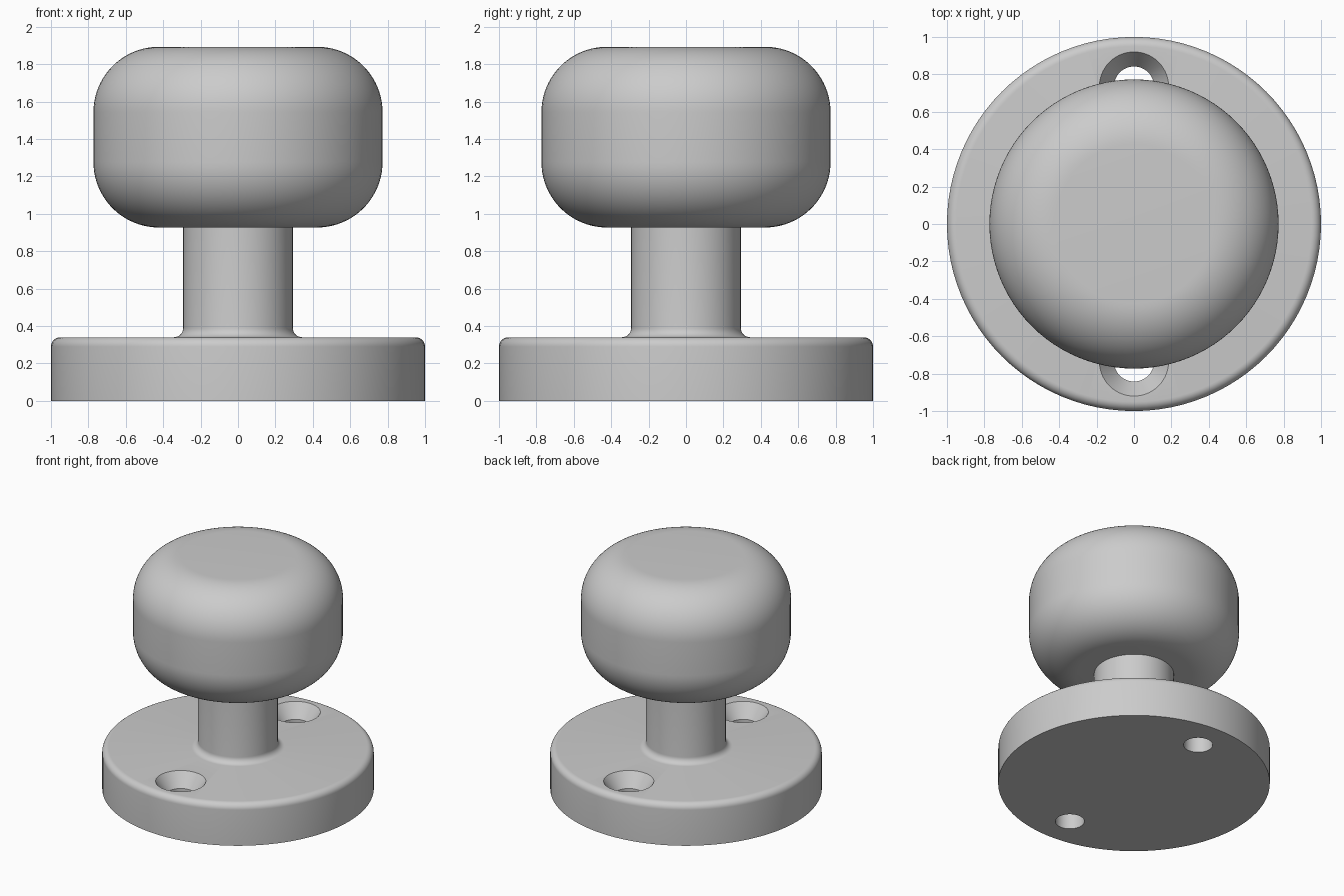
import bpy
import math

cube = bpy.data.objects.get("Cube")
if cube:
    bpy.data.objects.remove(cube, do_unlink=True)

SEGMENTS = 96
GREY = (0.6, 0.6, 0.6, 1)
metal = bpy.data.materials.new("light_grey")
metal.use_nodes = True
metal.diffuse_color = GREY
metal.node_tree.nodes["Principled BSDF"].inputs["Base Color"].default_value = GREY


def arc(cx, cz, radius, start, end, steps):
    """Points of a circular arc in the (radius, height) plane, in degrees."""
    angles = [math.radians(start + (end - start) * i / steps) for i in range(steps + 1)]
    return [(cx + radius * math.cos(a), cz + radius * math.sin(a)) for a in angles]


def lathe(name, profile, y=0):
    """Closed solid of revolution from a bottom-to-top profile."""
    verts, faces = [], []
    n = SEGMENTS
    for r, z in profile:
        for i in range(n):
            a = math.tau * i / n
            verts.append((r * math.cos(a), r * math.sin(a), z))
    for k in range(len(profile) - 1):
        for i in range(n):
            j = (i + 1) % n
            faces.append((k * n + i, k * n + j, (k + 1) * n + j, (k + 1) * n + i))
    faces.append(tuple(reversed(range(n))))
    faces.append(tuple(range(len(verts) - n, len(verts))))
    mesh = bpy.data.meshes.new(name)
    mesh.from_pydata(verts, [], faces)
    mesh.materials.append(metal)
    obj = bpy.data.objects.new(name, mesh)
    obj.location.y = y
    bpy.context.collection.objects.link(obj)
    return obj


def select_only(obj):
    bpy.ops.object.select_all(action="DESELECT")
    obj.select_set(True)
    bpy.context.view_layer.objects.active = obj


# Mounting plate with rounded rim, filleted into the stem
PLATE_TOP, STEM_R, FILLET = 0.34, 0.293, 0.05
plate = lathe("mounting_plate_and_stem",
              [(1, 0)]
              + arc(1 - FILLET, PLATE_TOP - FILLET, FILLET, 0, 90, 8)
              + arc(STEM_R + FILLET, PLATE_TOP + FILLET, FILLET, 270, 180, 8)
              + [(STEM_R, 1.0)])

# Two countersunk screw holes through the plate
HOLE_R, SINK_R, SINK_DEPTH = 0.107, 0.185, 0.11
for side in (-1, 1):
    cutter = lathe("screw_hole_cutter",
                   [(HOLE_R, -0.1), (HOLE_R, PLATE_TOP - SINK_DEPTH),
                    (SINK_R, PLATE_TOP), (SINK_R, PLATE_TOP + 0.1)], y=side * 0.735)
    cutter.hide_render = True
    cut = plate.modifiers.new("screw_hole", "BOOLEAN")
    cut.operation = "DIFFERENCE"
    cut.solver = "EXACT"
    cut.object = cutter
    select_only(plate)
    bpy.ops.object.modifier_apply(modifier=cut.name)
    bpy.data.objects.remove(cutter, do_unlink=True)

# Rounded knob with flat top and bottom
KNOB_R, BOTTOM, TOP, ROUND = 0.773, 0.927, 1.893, 0.35
knob = lathe("knob",
             arc(KNOB_R - ROUND, BOTTOM + ROUND, ROUND, -90, 0, 20)
             + arc(KNOB_R - ROUND, TOP - ROUND, ROUND, 0, 90, 20))

for obj in (plate, knob):
    select_only(obj)
    bpy.ops.object.shade_smooth_by_angle(angle=math.radians(30))
